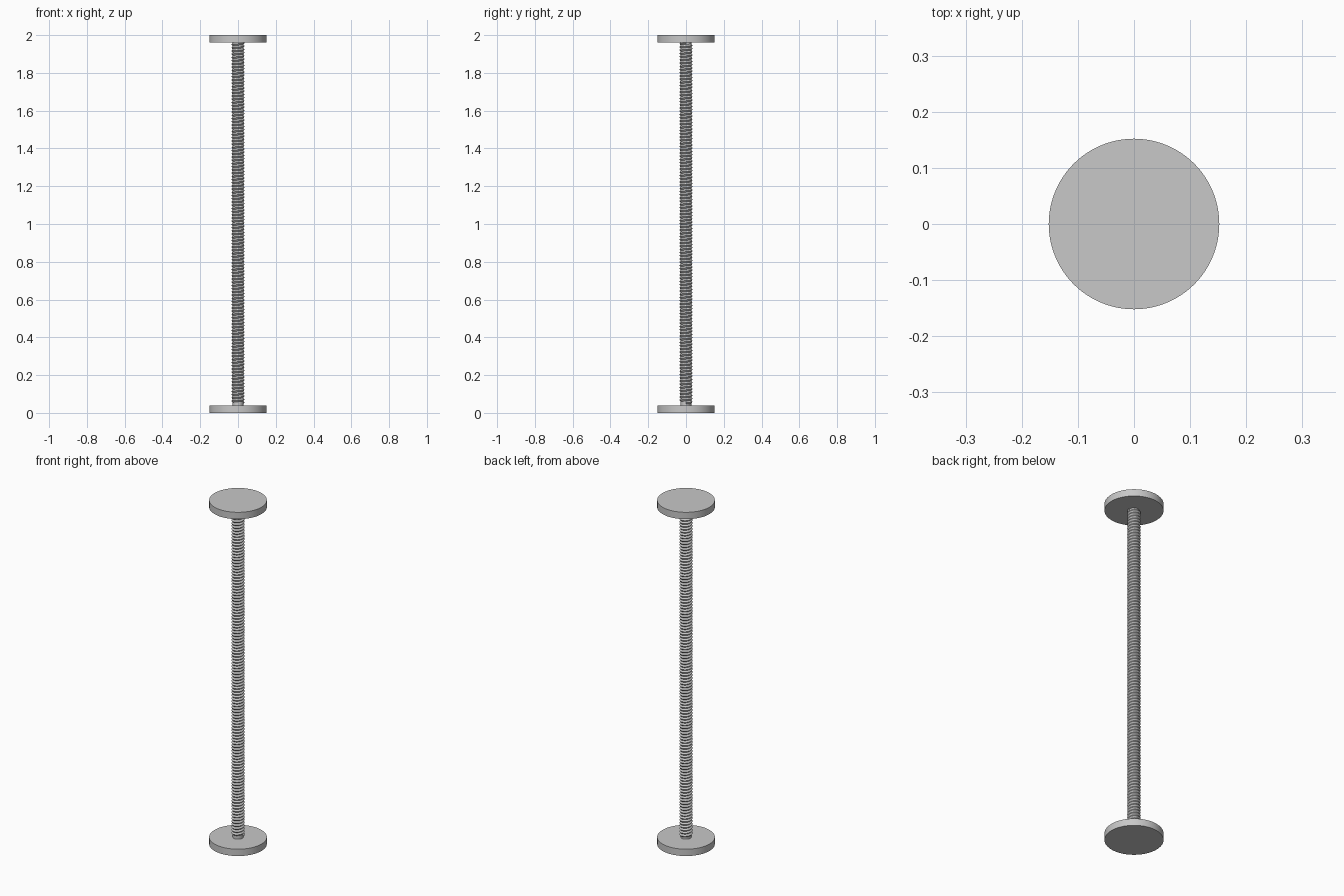
import bpy
import bmesh
import math

if "Cube" in bpy.data.objects:
    bpy.data.objects.remove(bpy.data.objects["Cube"], do_unlink=True)

DISC_RADIUS, DISC_HEIGHT = 0.152, 0.04
CORE_RADIUS, CREST_RADIUS = 0.028, 0.035
PITCH, TURNS, STEPS = 0.017, 112, 24

steel = bpy.data.materials.new("steel grey")
steel.use_nodes = True
colour = (0.58, 0.58, 0.58, 1)
steel.diffuse_color = colour
steel.node_tree.nodes["Principled BSDF"].inputs["Base Color"].default_value = colour


def finish(obj, name):
    obj.name = name
    obj.data.materials.append(steel)
    bpy.ops.object.select_all(action="DESELECT")
    obj.select_set(True)
    bpy.context.view_layer.objects.active = obj
    bpy.ops.object.shade_smooth_by_angle()


def cylinder(name, radius, bottom, top, sides):
    bpy.ops.mesh.primitive_cylinder_add(
        vertices=sides, radius=radius, depth=top - bottom,
        location=(0, 0, (bottom + top) / 2))
    finish(bpy.context.object, name)


# End discs and the plain core between them
cylinder("bottom_disc", DISC_RADIUS, 0, DISC_HEIGHT, 96)
cylinder("top_disc", DISC_RADIUS, 2 - DISC_HEIGHT, 2, 96)
cylinder("rod_core", CORE_RADIUS, DISC_HEIGHT, 2 - DISC_HEIGHT, STEPS)

# Screw thread: a V profile one pitch tall, swept up the rod
bm = bmesh.new()
start = 0.046
profile = [bm.verts.new((r, 0, start + PITCH * t))
           for r, t in ((CORE_RADIUS, 0), (CREST_RADIUS, 0.5), (CORE_RADIUS, 1))]
edges = [bm.edges.new(pair) for pair in zip(profile, profile[1:])]
bmesh.ops.spin(bm, geom=profile + edges, cent=(0, 0, 0), axis=(0, 0, 1),
               dvec=(0, 0, PITCH / STEPS), angle=2 * math.pi * TURNS,
               steps=STEPS * TURNS, use_duplicate=False)
bmesh.ops.remove_doubles(bm, verts=bm.verts[:], dist=0.0002)

# Turn the thread faces outward
bm.normal_update()
inward = []
for face in bm.faces:
    centre = face.calc_center_median()
    if face.normal.x * centre.x + face.normal.y * centre.y < 0:
        inward.append(face)
if inward:
    bmesh.ops.reverse_faces(bm, faces=inward)

mesh = bpy.data.meshes.new("rod_thread")
bm.to_mesh(mesh)
bm.free()
thread = bpy.data.objects.new("rod_thread", mesh)
bpy.context.collection.objects.link(thread)
finish(thread, "rod_thread")
